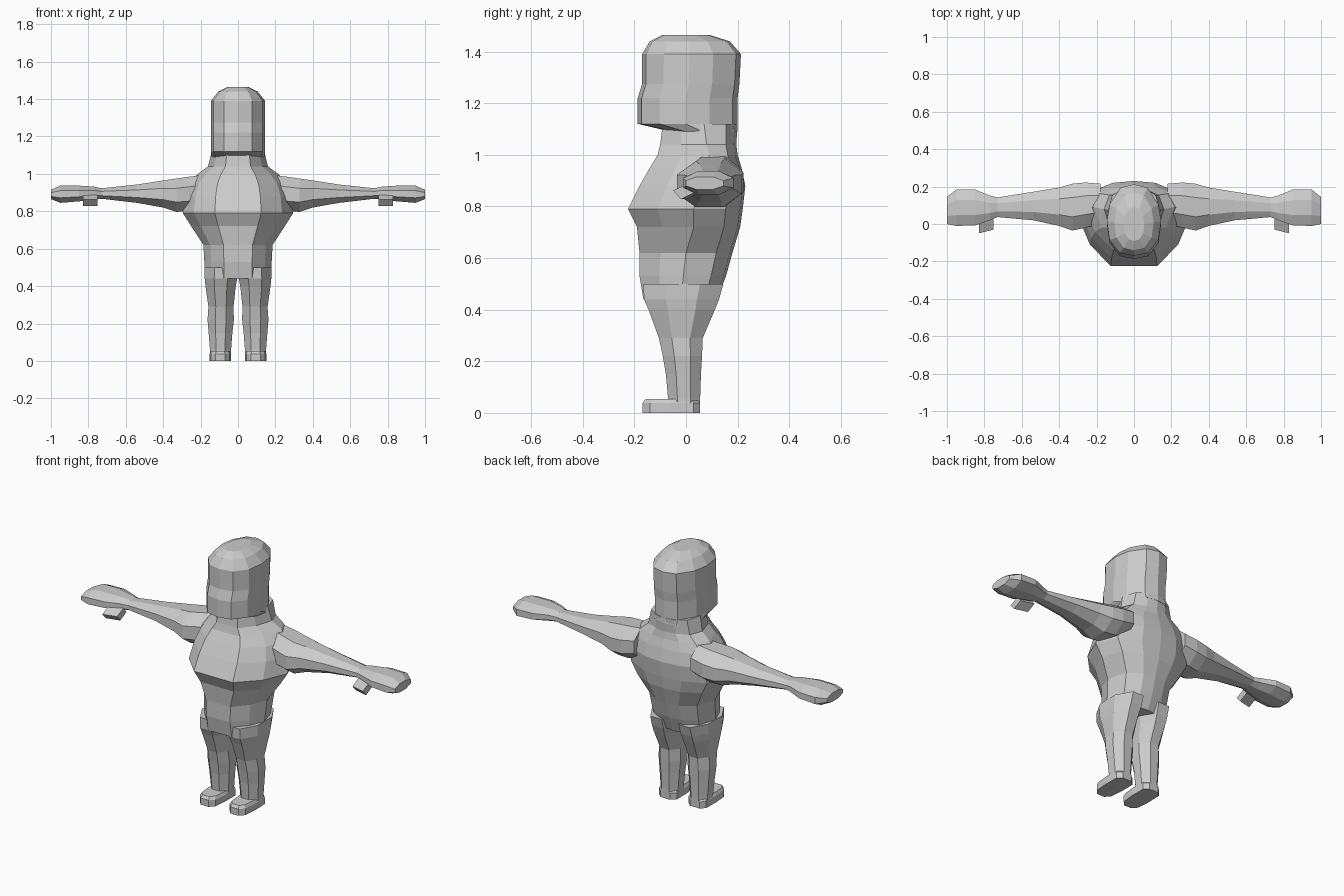
import bpy, bmesh, math

if "Cube" in bpy.data.objects:
    bpy.data.objects.remove(bpy.data.objects["Cube"])

grey = bpy.data.materials.new("plain grey")
grey.diffuse_color = (0.6, 0.6, 0.6, 1)
grey.use_nodes = True
grey.node_tree.nodes["Principled BSDF"].inputs["Base Color"].default_value = grey.diffuse_color


def loft(name, rings):
    """Skin a list of equal point rings and close both ends."""
    bm = bmesh.new()
    loops = [[bm.verts.new(p) for p in ring] for ring in rings]
    n = len(loops[0])
    for a, b in zip(loops, loops[1:]):
        for i in range(n):
            j = (i + 1) % n
            bm.faces.new((a[i], a[j], b[j], b[i]))
    bm.faces.new(loops[0])
    bm.faces.new(loops[-1])
    bmesh.ops.recalc_face_normals(bm, faces=bm.faces)
    mesh = bpy.data.meshes.new(name)
    bm.to_mesh(mesh)
    bm.free()
    mesh.materials.append(grey)
    ob = bpy.data.objects.new(name, mesh)
    bpy.context.collection.objects.link(ob)
    return ob


def mirrored(half):
    """Complete a right-hand outline, running front to back, about x = 0."""
    return half + [(-x, y, z) for x, y, z in reversed(half) if x > 0.001]


def body_ring(z, w, front, mid, back):
    return mirrored([(0, front, z), (w * .42, front, z),
                     (w * .8, front + (mid - front) * .45, z), (w, mid, z),
                     (w * .82, mid + (back - mid) * .65, z),
                     (w * .4, back - .01, z), (0, back, z)])


def oval(cu, cv, ru, rv, n=8, turn=.5):
    """Flat-sided oval whose outer faces reach the given radii."""
    k = 1 / math.cos(math.pi / n) if turn else 1
    return [(cu + ru * k * math.cos((i + turn) * 2 * math.pi / n),
             cv + rv * k * math.sin((i + turn) * 2 * math.pi / n)) for i in range(n)]


# Torso, shoulders and neck: height, half width, front, widest depth, back
loft("torso", [body_ring(*r) for r in (
    (.44, .175, -.165, -.02, .12), (.53, .18, -.18, -.01, .155),
    (.62, .185, -.18, .0, .18), (.72, .25, -.19, .03, .21),
    (.79, .295, -.225, .03, .22), (.88, .285, -.18, .06, .23),
    (.95, .26, -.14, .08, .215), (1.0, .215, -.11, .09, .2),
    (1.04, .16, -.1, .08, .195), (1.12, .14, -.09, .07, .2))])


# Head: height, half width, front, back
def head_ring(z, w, front, back):
    d = back - front
    return mirrored([(0, front, z), (w * .52, front + d * .04, z),
                     (w * .9, front + d * .22, z), (w, front + d * .48, z),
                     (w * .9, front + d * .72, z), (w * .5, front + d * .95, z),
                     (0, back, z)])


head = loft("head", [head_ring(*r) for r in (
    (1.09, .14, -.06, .2), (1.12, .145, -.187, .2), (1.22, .145, -.187, .2),
    (1.275, .145, -.17, .207), (1.39, .145, -.17, .213),
    (1.44, .105, -.14, .17), (1.465, .055, -.09, .09))])

for side, s in (("right", 1), ("left", -1)):
    # Arm and mitten hand: distance out, front, back, bottom, top
    arm = []
    for x, f, b, lo, hi in (
            (.18, .0, .215, .82, .995), (.26, -.02, .222, .8, .985),
            (.33, -.035, .215, .797, .975), (.4, -.01, .195, .82, .965),
            (.54, .02, .172, .845, .943), (.73, .037, .142, .867, .923),
            (.77, .02, .152, .863, .932), (.85, -.008, .184, .853, .937),
            (.95, -.01, .184, .845, .937), (1.0, .0, .145, .865, .915)):
        arm.append([(s * x, y, z) for y, z in
                    oval((f + b) / 2, (lo + hi) / 2, (b - f) / 2, (hi - lo) / 2)])
    loft(side + "_arm", arm)

    # Thumb stub under the front edge of the hand
    loft(side + "_thumb", [[(s * x, y, z) for y, z in
         ((d - .03, .862), (d, .828), (d + .055, .855), (d + .03, .889))]
        for x, d in ((.75, .0), (.83, -.02))])

    # Leg: height, inner, outer, front, back
    leg = []
    for z, xi, xo, f, b in (
            (.0, .037, .15, -.07, .055), (.06, .037, .15, -.07, .055),
            (.15, .03, .157, -.078, .058), (.22, .022, .163, -.09, .062),
            (.29, .024, .158, -.105, .065), (.4, .012, .174, -.145, .112),
            (.44, .004, .178, -.163, .128), (.5, .002, .178, -.165, .145)):
        leg.append([(s * x, y, z) for x, y in
                    oval((xi + xo) / 2, (f + b) / 2, (xo - xi) / 2, (b - f) / 2)])
    loft(side + "_leg", leg)

    # Shoe with a rounded toe and low instep
    sole = ((.045, -.14), (.07, -.168), (.12, -.168), (.145, -.14), (.152, -.06),
            (.15, .03), (.125, .055), (.065, .055), (.037, .03), (.037, -.06))
    loft(side + "_foot", [
        [(s * x, y, 0) for x, y in sole],
        [(s * x, y, .038) for x, y in sole],
        [(s * (.094 + (x - .094) * .85), -.055 + (y + .055) * .9, .054) for x, y in sole]])
